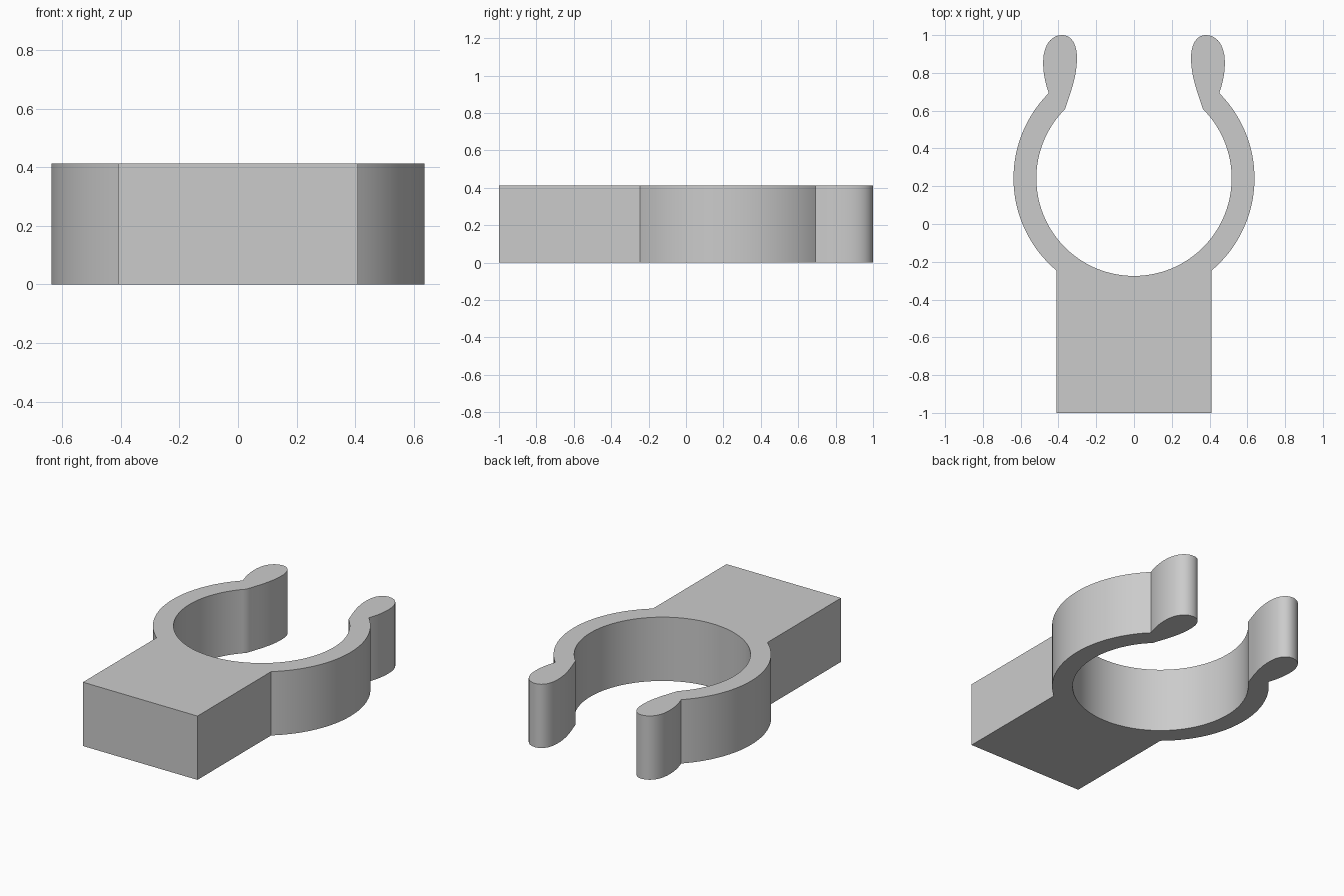
import bpy
import bmesh
from math import sin, cos, asin, radians
from mathutils import Vector
from mathutils.geometry import interpolate_bezier

cube = bpy.data.objects.get("Cube")
if cube:
    bpy.data.objects.remove(cube, do_unlink=True)

HEIGHT = 0.413
CENTRE_Y = 0.242
OUTER_R, INNER_R = 0.638, 0.517
BLOCK_X = 0.41


def arc(radius, start, end, steps):
    """Points on a circle around the ring centre, angles in radians."""
    angles = [start + (end - start) * i / steps for i in range(steps + 1)]
    return [Vector((radius * cos(a), CENTRE_Y + radius * sin(a), 0)) for a in angles]


def bezier_chain(start, segments, steps=12):
    """Interior points of a chain of curves, without its first and last point."""
    points, p0 = [], Vector(start).to_3d()
    for segment in segments:
        h1, h2, p1 = (Vector(p).to_3d() for p in segment)
        points += interpolate_bezier(p0, h1, h2, p1, steps + 1)[1:]
        p0 = p1
    return points[:-1]


# Left half of the outline: block, outer ring, flared tip, inner ring
mouth = radians(45)
outer = arc(OUTER_R, -asin((1 - (BLOCK_X / OUTER_R) ** 2) ** 0.5), mouth, 40)
inner = arc(INNER_R, mouth, radians(-90), 56)
tip = bezier_chain(outer[-1].xy, [
    ((0.466, 0.735), (0.481, 0.79), (0.481, 0.855)),
    ((0.481, 0.945), (0.44, 1.0), (0.38, 1.0)),
    ((0.33, 1.0), (0.302, 0.95), (0.302, 0.88)),
    ((0.302, 0.78), (0.335, 0.70), inner[0].xy),
])
half = [Vector((BLOCK_X, -1, 0))] + outer + tip + inner
half[-1].x = 0
outline = half + [Vector((-p.x, p.y, 0)) for p in reversed(half[:-1])]

# Extrude the outline into the clip body
bm = bmesh.new()
base = bm.faces.new([bm.verts.new(p) for p in outline])
extruded = bmesh.ops.extrude_face_region(bm, geom=[base], use_keep_orig=True)
top = [v for v in extruded["geom"] if isinstance(v, bmesh.types.BMVert)]
bmesh.ops.translate(bm, verts=top, vec=(0, 0, HEIGHT))
bmesh.ops.recalc_face_normals(bm, faces=bm.faces)
mesh = bpy.data.meshes.new("clip_body")
bm.to_mesh(mesh)
bm.free()
clip = bpy.data.objects.new("clip_body", mesh)
bpy.context.collection.objects.link(clip)

# Single plain grey
grey = bpy.data.materials.new("plain_grey")
grey.use_nodes = True
colour = (0.6, 0.6, 0.6, 1)
grey.diffuse_color = colour
grey.node_tree.nodes["Principled BSDF"].inputs["Base Color"].default_value = colour
mesh.materials.append(grey)

# Smooth curved walls, sharp corners
bpy.ops.object.select_all(action="DESELECT")
clip.select_set(True)
bpy.context.view_layer.objects.active = clip
bpy.ops.object.shade_smooth_by_angle(angle=radians(30))
